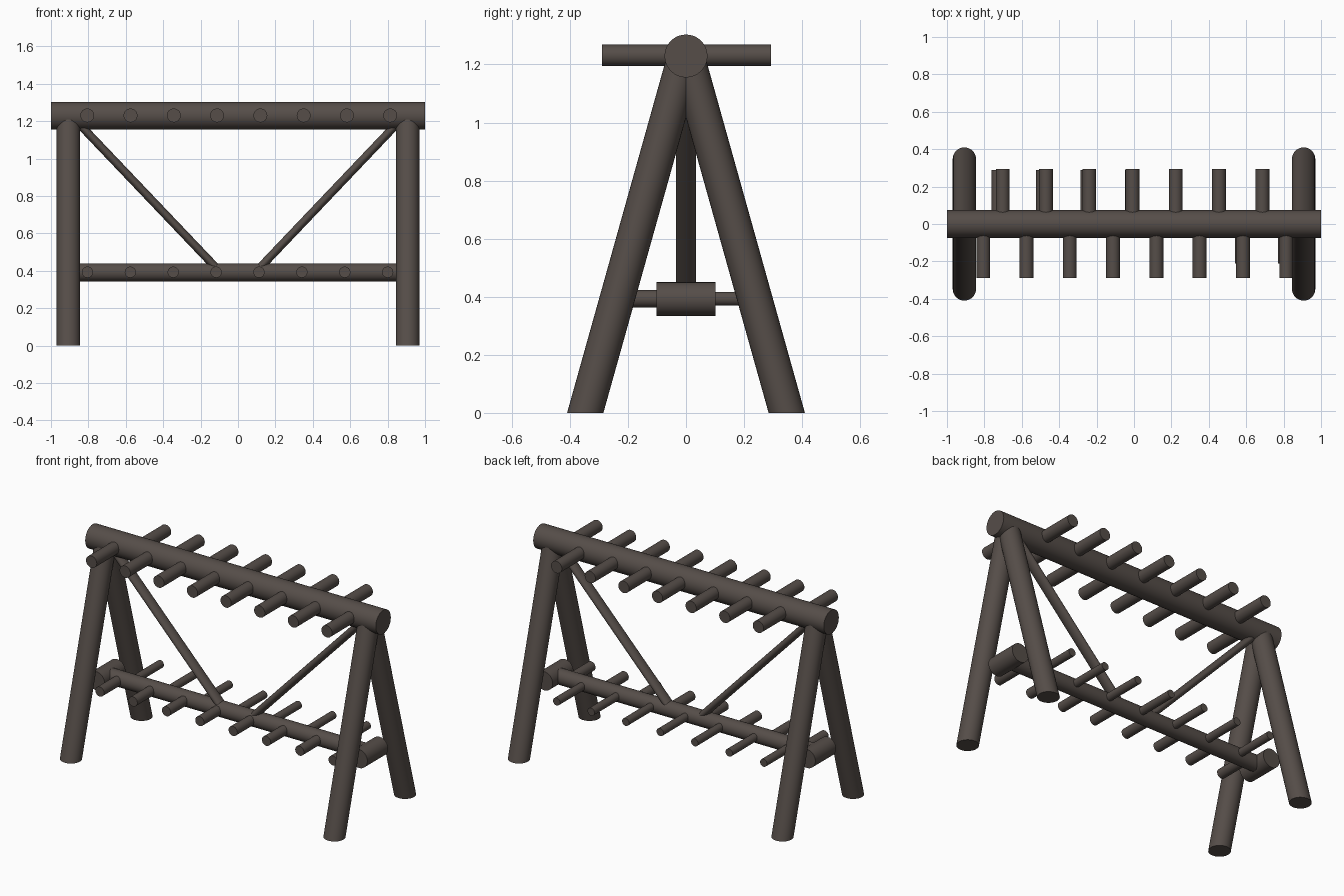
import bpy, bmesh, math
from mathutils import Vector

if "Cube" in bpy.data.objects:
    bpy.data.objects.remove(bpy.data.objects["Cube"])

iron = bpy.data.materials.new("dark brown")
iron.diffuse_color = (0.092, 0.075, 0.066, 1)
iron.use_nodes = True
iron.node_tree.nodes["Principled BSDF"].inputs["Base Color"].default_value = iron.diffuse_color


def rod(name, p0, p1, u, v, sides=32):
    """Capped rod from p0 to p1 whose cross-section is spanned by u and v."""
    p0, p1, u, v = map(Vector, (p0, p1, u, v))
    bm = bmesh.new()
    rings = []
    for p in (p0, p1):
        rings.append([bm.verts.new(p + u * math.cos(a) + v * math.sin(a))
                      for a in (2 * math.pi * i / sides for i in range(sides))])
    for i in range(sides):
        j = (i + 1) % sides
        bm.faces.new((rings[0][i], rings[0][j], rings[1][j], rings[1][i]))
    bm.faces.new(rings[0])
    bm.faces.new(rings[1])
    bmesh.ops.recalc_face_normals(bm, faces=bm.faces)
    mesh = bpy.data.meshes.new(name)
    bm.to_mesh(mesh)
    bm.free()
    mesh.materials.append(iron)
    ob = bpy.data.objects.new(name, mesh)
    bpy.context.collection.objects.link(ob)
    bpy.context.view_layer.objects.active = ob
    bpy.ops.object.select_all(action='DESELECT')
    ob.select_set(True)
    bpy.ops.object.shade_smooth_by_angle(angle=math.radians(35))
    return ob


def x_rod(name, half, z, r):
    rod(name, (-half, 0, z), (half, 0, z), (0, r, 0), (0, 0, r))


def y_rod(name, x, y0, y1, z, r):
    rod(name, (x, y0, z), (x, y1, z), (r, 0, 0), (0, 0, r))


# Long beams
x_rod("top_beam", 1.0, 1.229, 0.074)
x_rod("lower_beam", 0.88, 0.392, 0.048)

for s, side in ((-1, "left"), (1, "right")):
    # A-frame legs, cut level at the ground
    for t, end in ((-1, "front"), (1, "back")):
        rod(f"{end}_leg_{side}", (s * 0.907, t * 0.347, 0), (s * 0.907, t * 0.005, 1.222),
            (0.0625, 0, 0), (0, 0.0625, 0))
    # Hub at the end of the lower beam
    y_rod(f"lower_hub_{side}", s * 0.904, -0.102, 0.102, 0.392, 0.058)
    # Diagonal brace, flattened section
    a, b = Vector((s * 0.845, 0, 1.181)), Vector((s * 0.105, 0, 0.404))
    d = (b - a).normalized()
    rod(f"diagonal_brace_{side}", a, b, (0, 0.034, 0), Vector((-d.z, 0, d.x)) * 0.022)

# Pegs: rows of eight at the front, seven at the back
for i in range(8):
    y_rod("top_front_peg", -0.806 + i * 0.2314, -0.29, 0, 1.231, 0.037)
    y_rod("lower_front_peg", -0.805 + i * 0.2293, -0.21, 0, 0.393, 0.03)
for i in range(7):
    y_rod("top_back_peg", -0.702 + i * 0.2314, 0, 0.293, 1.231, 0.037)
    y_rod("lower_back_peg", -0.737 + i * 0.2375, 0, 0.29, 0.393, 0.024)
